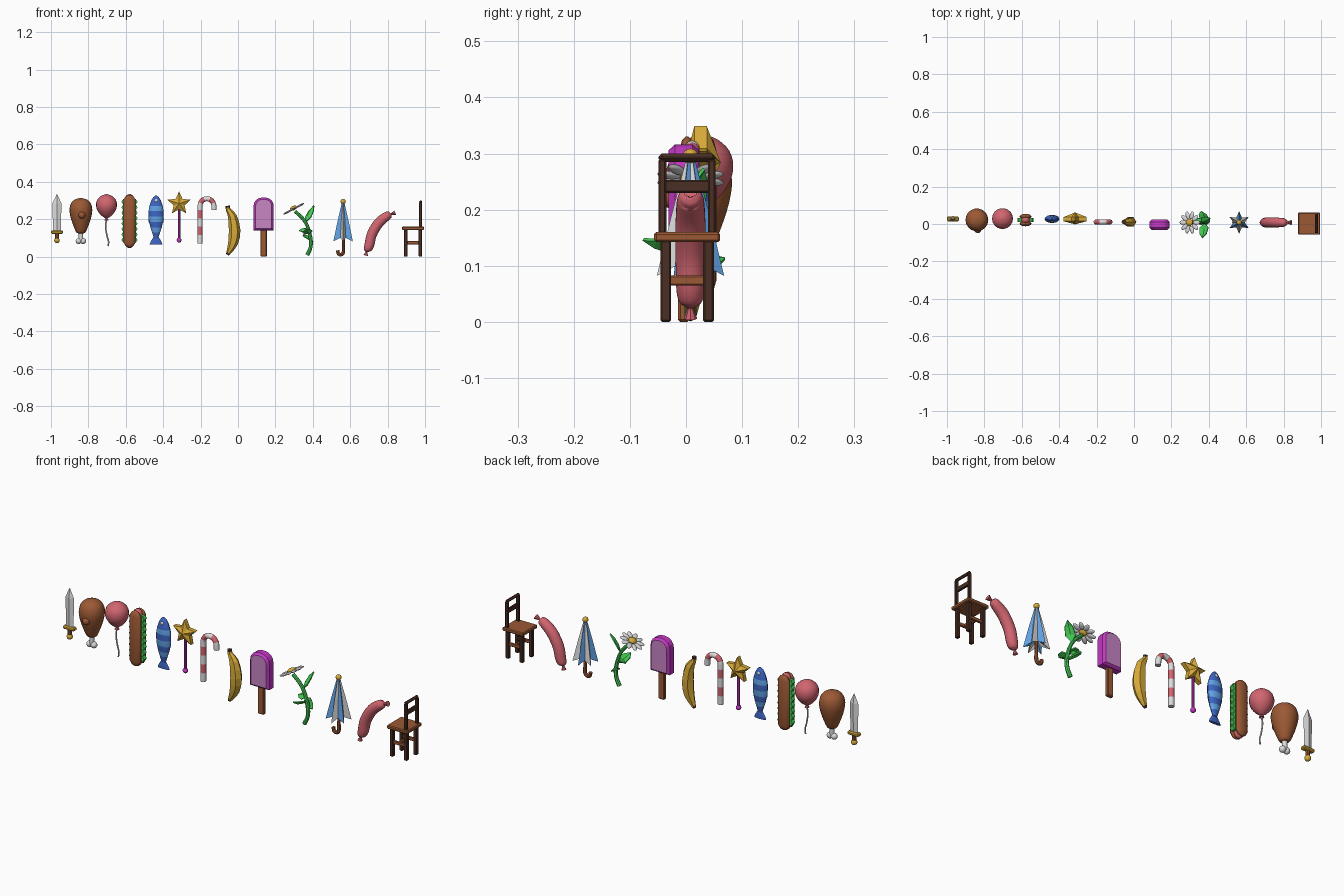
import bpy, bmesh, math
from mathutils import Matrix, Vector

if "Cube" in bpy.data.objects:
    bpy.data.objects.remove(bpy.data.objects["Cube"])

COL = dict(white=(.72, .72, .72), yellow=(.68, .40, .04), brown=(.33, .10, .035), dark_brown=(.07, .028, .018),
           rose=(.64, .13, .16), green=(.06, .60, .09), blue=(.045, .13, .55), light_blue=(.12, .36, .78),
           magenta=(.55, .04, .55), pale_violet=(.58, .24, .56))
MAT = {}
for n, c in COL.items():
    MAT[n] = bpy.data.materials.new(n)
    MAT[n].diffuse_color = (*c, 1)


def finish(name, bm, mats, smooth=True):
    bmesh.ops.recalc_face_normals(bm, faces=bm.faces)
    me = bpy.data.meshes.new(name)
    bm.to_mesh(me)
    bm.free()
    ob = bpy.data.objects.new(name, me)
    bpy.context.collection.objects.link(ob)
    for m in mats.split():
        me.materials.append(MAT[m])
    if smooth:
        bpy.context.view_layer.objects.active = ob
        bpy.ops.object.select_all(action='DESELECT')
        ob.select_set(True)
        bpy.ops.object.shade_smooth_by_angle(angle=math.radians(40))
    return ob


def loft(bm, rings, rule=None, cap_mat=0):
    """Skin closed rings of points; rule(ring, side) gives the material index."""
    vs = [[bm.verts.new(p) for p in r] for r in rings]
    n = len(vs[0])
    for i in range(len(vs) - 1):
        for j in range(n):
            k = (j + 1) % n
            f = bm.faces.new((vs[i][j], vs[i][k], vs[i + 1][k], vs[i + 1][j]))
            f.material_index = rule(i, j) if rule else 0
    for r in (vs[0], vs[-1]):
        bm.faces.new(r).material_index = cap_mat


def curve(pts, sub=5):
    """Smooth path through (x, z, radius) points."""
    v = [Vector(p) for p in pts]
    v = [2 * v[0] - v[1]] + v + [2 * v[-1] - v[-2]]
    out = []
    for a, b, c, d in zip(v, v[1:], v[2:], v[3:]):
        for s in range(sub):
            t = s / sub
            out.append(.5 * (2 * b + (c - a) * t + (2 * a - 5 * b + 4 * c - d) * t * t + (3 * b - a - 3 * c + d) * t ** 3))
    return out + [v[-2]]


def tube(name, pts, y, mats, n=10, sy=1, rule=None, smooth=True, cap=0):
    """Round body along a path of (x, z, radius) in the plane at depth y."""
    rings = []
    for i, p in enumerate(pts):
        a, b = pts[max(i - 1, 0)], pts[min(i + 1, len(pts) - 1)]
        t = Vector((b[0] - a[0], 0, b[1] - a[1])).normalized()
        s = Vector((t.z, 0, -t.x))
        c = Vector((p[0], y, p[1]))
        rings.append([c + p[2] * (math.cos(w) * s + Vector((0, sy * math.sin(w), 0)))
                      for w in (math.tau * k / n for k in range(n))])
    bm = bmesh.new()
    loft(bm, rings, rule, cap)
    return finish(name, bm, mats, smooth)


def stack(x, prof):
    return [(x, z, r) for z, r in prof]


def box(name, x, y, z, mat, bevel=.003):
    bm = bmesh.new()
    bmesh.ops.create_cube(bm, size=1)
    for v in bm.verts:
        v.co = [q[0] + (q[1] - q[0]) * (c + .5) for q, c in zip((x, y, z), v.co)]
    bmesh.ops.bevel(bm, geom=bm.edges[:], offset=bevel, segments=1, affect='EDGES')
    return finish(name, bm, mat, False)


def ball(name, c, r, mat, scale=(1, 1, 1), rot=Matrix()):
    bm = bmesh.new()
    m = Matrix.Translation(c) @ rot @ Matrix.Diagonal((*scale, 1))
    bmesh.ops.create_uvsphere(bm, u_segments=12, v_segments=8, radius=r, matrix=m)
    return finish(name, bm, mat)


# Sword: diamond blade, guard, grip, pommel
tube("sword_blade", stack(-.968, [(.13, .021), (.285, .024), (.334, .001)]), .027, "white", 4, .35, smooth=False)
box("sword_guard", (-1, -.936), (.014, .040), (.122, .14), "yellow", .005)
tube("sword_grip", stack(-.968, [(.09, .01), (.125, .01)]), .027, "brown", 8)
ball("sword_pommel", (-.968, .027, .087), .015, "yellow")

# Drumstick: meat, side bump, bone
tube("drumstick_meat", curve(stack(-.84, [(.125, .016), (.132, .026), (.17, .042), (.21, .055), (.25, .061),
     (.285, .053), (.305, .033), (.313, .006)]), 3), .022, "brown", 18)
ball("drumstick_bump", (-.835, -.03, .222), .019, "brown")
tube("drumstick_bone", stack(-.84, [(.08, .012), (.14, .012)]), .022, "white", 10)
for s in (-1, 1):
    ball("drumstick_bone_knob", (-.84 + s * .012, .022, .083), .016, "white")

# Balloon with knot and string
tube("balloon_body", curve(stack(-.703, [(.205, .006), (.222, .03), (.25, .05), (.278, .056), (.305, .049),
     (.325, .028), (.334, .004)]), 3), .029, "rose", 18)
tube("balloon_knot", stack(-.703, [(.194, .012), (.21, .004)]), .029, "rose", 8)
tube("balloon_string", curve([(-.703, .2, .004), (-.708, .16, .004), (-.7, .11, .004), (-.692, .08, .004),
     (-.695, .056, .004)]), .029, "white", 6)

# Hot dog: sausage and lettuce between two buns
cap = [(.05, .006), (.056, .02), (.075, .032), (.305, .032), (.324, .02), (.33, .006)]
for side, y in (("front", .002), ("back", .04)):
    tube("hotdog_bun_" + side, stack(-.58, cap), y, "brown", 12, .45)
tube("hotdog_sausage", stack(-.58, [(.046, .006), (.054, .018), (.07, .024), (.31, .024), (.327, .018), (.334, .006)]),
     .021, "rose", 12, .8)
bm = bmesh.new()
edge = [(.075 + .0145 * i, .043 if i % 2 else .034) for i in range(17)]
out = [(r, z) for z, r in edge] + [(-r, z) for z, r in reversed(edge)]
loft(bm, [[(-.58 + a, y, z) for a, z in out] for y in (.01, .032)])
finish("hotdog_lettuce", bm, "green", False)

# Fish: banded body, tail, fins, eyes
fish = [(.1, .012), (.13, .022), (.155, .03), (.185, .037), (.215, .04), (.245, .04), (.27, .036), (.3, .026),
        (.318, .015), (.326, .004)]
tube("fish_body", stack(-.438, fish), .027, "blue light_blue", 12, .55, rule=lambda i, j: int(i in (1, 3, 5)))
tube("fish_tail", stack(-.438, [(.066, .034), (.08, .029), (.108, .011)]), .027, "blue", 8, .22, smooth=False)
for s in (-1, 1):
    ball("fish_eye", (-.438, .027 + s * .012, .3), .009, "white", (1, .6, 1))
    ball("fish_fin", (-.438 + s * .034, .027, .2), .009, "blue", (.8, .4, 2.4))

# Star wand: faceted star, stick, end ball
bm = bmesh.new()
pts = [(r * math.sin(a), .284 + r * math.cos(a)) for i in range(10)
       for a, r in [(i * math.pi / 5, .031 if i % 2 else .065)]]
sides = []
for y, tip in ((.015, -.002), (.037, .062)):
    v = [bm.verts.new((-.315 + a, y, z)) for a, z in pts]
    c = bm.verts.new((-.315, tip, .284))
    for i in range(10):
        bm.faces.new((v[i], v[(i + 1) % 10], c))
    sides.append(v)
for i in range(10):
    k = (i + 1) % 10
    bm.faces.new((sides[0][i], sides[0][k], sides[1][k], sides[1][i]))
finish("wand_star", bm, "yellow", False)
tube("wand_stick", stack(-.315, [(.09, .007), (.26, .007)]), .026, "magenta", 8)
ball("wand_end", (-.315, .026, .088), .013, "magenta")

# Candy cane: striped tube with hook
path = [(-.203, .07 + .0225 * i, .0135) for i in range(10)]
path += [(-.166 - .037 * math.cos(math.pi * i / 8), .273 + .037 * math.sin(math.pi * i / 8), .0135) for i in range(1, 9)]
path += [(-.128, .25, .0135)]
tube("candy_cane", path, .011, "white rose", 10, rule=lambda i, j: int(i % 4 >= 2))

# Banana: faceted body with dark tips
pts = curve([(-.055, .272, .012), (-.052, .25, .013), (-.03, .215, .024), (-.018, .14, .031), (-.026, .075, .027),
             (-.046, .03, .015), (-.057, .01, .008)], 2)
tube("banana", pts, .011, "yellow dark_brown", 6, .95, smooth=False, cap=1,
     rule=lambda i, j: int(i < 1 or i > len(pts) - 3))

# Ice lolly: chamfered arch with pale faces, stick
def arch(w, lo, hi, r, y):
    o = [(w, lo)] + [(w - r + r * math.cos(i * math.pi / 8), hi - r + r * math.sin(i * math.pi / 8)) for i in range(5)]
    return [(.137 + a, y, z) for a, z in o] + [(.137 - a, y, z) for a, z in reversed(o)]
bm = bmesh.new()
loft(bm, [arch(.043, .15, .306, .036, -.031), arch(.054, .14, .316, .045, -.02),
          arch(.054, .14, .316, .045, .012), arch(.043, .15, .306, .036, .023)], cap_mat=1)
finish("lolly_body", bm, "magenta pale_violet", False)
box("lolly_stick", (.12, .154), (-.014, .006), (0, .15), "brown", .004)

# Flower: stem, leaves, tilted head
tube("flower_stem", curve([(.37, .008, .011), (.388, .05, .01), (.388, .1, .01), (.372, .16, .009),
     (.345, .205, .009), (.305, .242, .009)]), .008, "green", 8)
def leaf(base, tip, side):
    b, t, s = Vector(base), Vector(tip), Vector(side)
    d, up = t - b, (t - b).cross(s).normalized() * .008
    bm = bmesh.new()
    spine = [bm.verts.new(b + d * k - up * h) for k, h in ((0, 0), (.35, 1), (.7, 1), (1, 0))]
    for q in (-1, 1):
        e = [bm.verts.new(b + d * k + s * q * w) for k, w in ((.3, 1), (.7, .8))]
        bm.faces.new((spine[0], spine[1], e[0]))
        bm.faces.new((spine[1], spine[2], e[1], e[0]))
        bm.faces.new((spine[2], spine[3], e[1]))
    ob = finish("flower_leaf", bm, "green", False)
    ob.modifiers.new("thickness", 'SOLIDIFY').thickness = .006
leaf((.36, .008, .185), (.405, .03, .275), (.016, -.018, 0))
leaf((.38, .005, .12), (.365, -.078, .145), (.024, 0, .008))
leaf((.385, .01, .09), (.36, .07, .115), (.026, 0, -.014))
leaf((.375, .008, .145), (.325, .02, .14), (0, .018, .01))
head = Matrix.Translation((.298, .008, .256)) @ Matrix.Rotation(math.radians(-28), 4, 'Y')
for i in range(10):
    m = head @ Matrix.Rotation(i * math.tau / 10, 4, 'Z')
    ball("flower_petal", m @ Vector((.04, 0, 0)), .022, "white", (1, .55, .25), m.to_3x3().to_4x4())
ball("flower_centre", head @ Vector((0, 0, .004)), .02, "yellow", (1, 1, .6), head.to_3x3().to_4x4())

# Folded umbrella: six pleats, ball tip, hooked handle
def pleats(ro, ri, zo, zi):
    return [(.562 + r * math.cos(a), .008 + r * math.sin(a), z) for i in range(12)
            for a, r, z in [(i * math.pi / 6 - math.pi / 2, ri if i % 2 else ro, zi if i % 2 else zo)]]
bm = bmesh.new()
loft(bm, [pleats(.008, .008, .12, .12), pleats(.06, .03, .082, .1), pleats(.034, .02, .19, .19),
          pleats(.009, .006, .285, .285)], rule=lambda i, j: ((j + 1) // 2) % 2)
finish("umbrella_canopy", bm, "white light_blue", False)
ball("umbrella_tip", (.562, .008, .295), .014, "yellow")
tube("umbrella_handle", curve([(.564, .13, .008), (.564, .07, .008), (.564, .03, .009), (.56, .016, .009), (.548, .01, .009),
     (.536, .017, .009), (.533, .034, .009)], 3), .008, "brown", 8)

# Sausage with tied ends
tube("sausage_body", curve([(.69, .025, .006), (.692, .036, .02), (.702, .062, .026), (.716, .12, .027),
     (.752, .18, .027), (.795, .216, .024), (.812, .222, .018), (.82, .225, .006)], 4), .008, "rose", 14)
tube("sausage_tie_top", [(.812, .222, .004), (.823, .228, .006), (.841, .235, .014)], .008, "rose", 8, smooth=False)
tube("sausage_tie_bottom", [(.69, .03, .004), (.687, .022, .006), (.683, .006, .012)], .008, "rose", 8, smooth=False)

# Chair: seat, legs, stretchers, back frame
box("chair_seat", (.877, .995), (-.057, .061), (.142, .16), "brown", .004)
for s in (-1, 1):
    y = (.002 + s * .038 - .0095, .002 + s * .038 + .0095)
    box("chair_front_leg", (.887, .906), y, (0, .145), "dark_brown")
    box("chair_back_leg", (.966, .985), y, (0, .145), "dark_brown")
    yb = (.002 + s * .044 - .007, .002 + s * .044 + .007)
    box("chair_back_post", (.968, .985), yb, (.155, .29), "dark_brown")
    box("chair_side_stretcher", (.9, .972), (y[0] + .004, y[1] - .004), (.065, .083), "brown")
box("chair_cross_stretcher", (.928, .942), (-.036, .04), (.065, .083), "brown")
box("chair_top_rail", (.968, .985), (-.049, .053), (.285, .3), "dark_brown", .006)
box("chair_back_slat", (.97, .983), (-.044, .048), (.23, .253), "dark_brown")

for m in bpy.data.materials:
    if m.users and not m.is_grease_pencil:
        m.use_nodes = True
        m.node_tree.nodes["Principled BSDF"].inputs["Base Color"].default_value = m.diffuse_color
